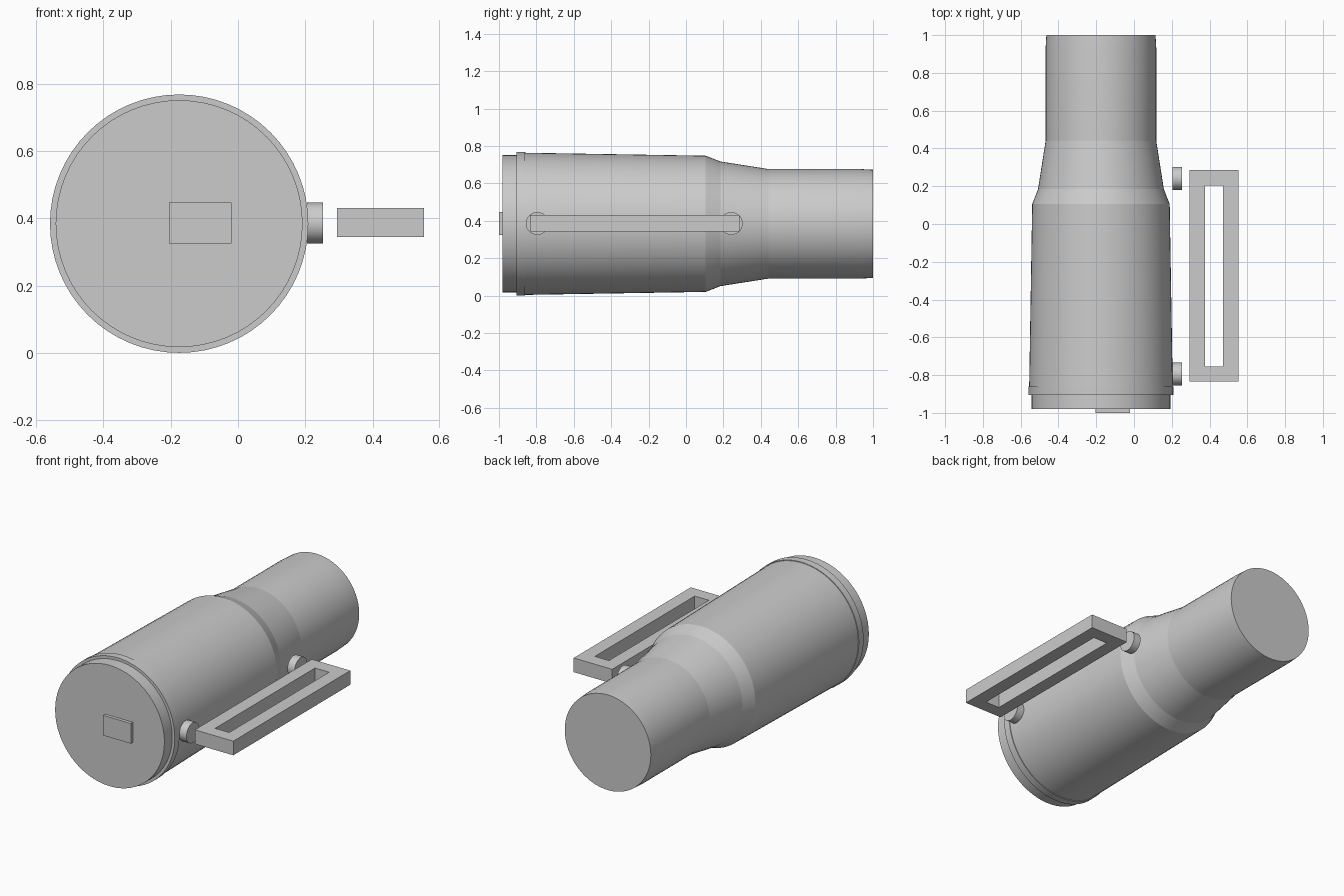
import bpy, bmesh, math
from mathutils import Matrix, Vector

if "Cube" in bpy.data.objects:
    bpy.data.objects.remove(bpy.data.objects["Cube"])

CX, CZ = -0.175, 0.384   # body axis
SEG = 64


def finish(bm, name, angle=None):
    bmesh.ops.recalc_face_normals(bm, faces=bm.faces)
    me = bpy.data.meshes.new(name)
    bm.to_mesh(me)
    bm.free()
    ob = bpy.data.objects.new(name, me)
    bpy.context.collection.objects.link(ob)
    if angle:
        bpy.ops.object.select_all(action='DESELECT')
        ob.select_set(True)
        bpy.context.view_layer.objects.active = ob
        bpy.ops.object.shade_smooth_by_angle(angle=math.radians(angle))
    return ob


def lathe(name, profile):
    """Capped solid of rings (y, radius) around the body axis."""
    bm = bmesh.new()
    rings = []
    for y, r in profile:
        rings.append([bm.verts.new((CX + r * math.cos(2 * math.pi * i / SEG), y,
                                    CZ + r * math.sin(2 * math.pi * i / SEG)))
                      for i in range(SEG)])
    for a, b in zip(rings, rings[1:]):
        for i in range(SEG):
            j = (i + 1) % SEG
            bm.faces.new((a[i], a[j], b[j], b[i]))
    bm.faces.new(rings[0])
    bm.faces.new(rings[-1])
    return finish(bm, name, 8)


def box(name, lo, hi):
    lo, hi = Vector(lo), Vector(hi)
    bm = bmesh.new()
    bmesh.ops.create_cube(bm, size=1, matrix=Matrix.Translation((lo + hi) / 2)
                          @ Matrix.Diagonal((*(hi - lo), 1)))
    return finish(bm, name)


# stepped body: front cap, rim, tapered barrel, shoulder and neck
lathe("body", [(-0.98, 0.367), (-0.905, 0.367), (-0.905, 0.384), (-0.86, 0.384),
               (-0.86, 0.380), (0.105, 0.364), (0.185, 0.333), (0.44, 0.293),
               (0.93, 0.293), (1.0, 0.289)])

# small plate on the front face
box("front_plate", (-0.205, -1.0, 0.325), (-0.02, -0.97, 0.447))

# round handle mounts
for name, y in (("front_mount", -0.795), ("rear_mount", 0.242)):
    bm = bmesh.new()
    bmesh.ops.create_cone(bm, cap_ends=True, segments=32, radius1=0.061, radius2=0.061,
                          depth=0.048, matrix=Matrix.Translation((0.229, y, CZ + 0.002))
                          @ Matrix.Rotation(math.pi / 2, 4, 'Y'))
    finish(bm, name, 30)

# rectangular loop handle
bm = bmesh.new()
loops = []
for x0, x1, y0, y1 in ((0.295, 0.553, -0.835, 0.287), (0.375, 0.47, -0.755, 0.203)):
    for z in (0.344, 0.43):
        loops.append([bm.verts.new((x, y, z))
                      for x, y in ((x0, y0), (x1, y0), (x1, y1), (x0, y1))])
out_lo, out_hi, in_lo, in_hi = loops
for a, b in ((out_lo, out_hi), (out_hi, in_hi), (in_hi, in_lo), (in_lo, out_lo)):
    for i in range(4):
        j = (i + 1) % 4
        bm.faces.new((a[i], a[j], b[j], b[i]))
finish(bm, "handle")
